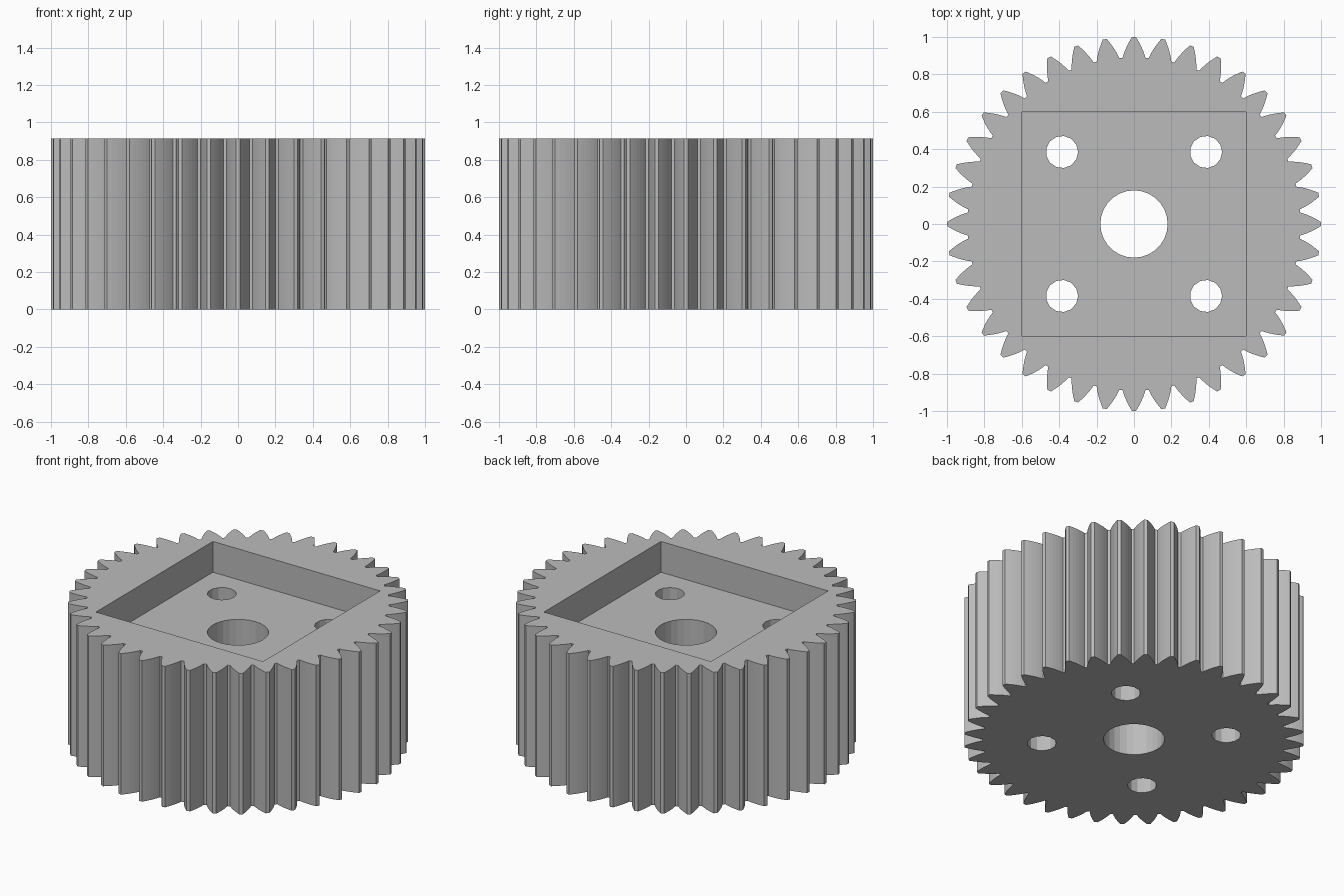
import bpy, bmesh
from math import sin, cos, tan, acos, pi, radians

cube = bpy.data.objects.get("Cube")
if cube:
    bpy.data.objects.remove(cube, do_unlink=True)

TEETH, HEIGHT, FLOOR = 40, 0.915, 0.715
TIP_R, ROOT_R = 1.0, 0.89
PITCH_R = TIP_R * TEETH / (TEETH + 2)
PRESSURE = radians(28)
BASE_R = PITCH_R * cos(PRESSURE)
FLANK_STEPS = 5

grey = bpy.data.materials.new("plain grey")
grey.use_nodes = True
colour = (0.5, 0.5, 0.5, 1)
grey.diffuse_color = colour
grey.node_tree.nodes["Principled BSDF"].inputs["Base Color"].default_value = colour


def prism(name, outline, z0, z1):
    """Extrude a flat outline between two heights."""
    bm = bmesh.new()
    base = bm.faces.new([bm.verts.new((x, y, z0)) for x, y in outline])
    top = bmesh.ops.extrude_face_region(bm, geom=[base])["geom"]
    bmesh.ops.translate(bm, vec=(0, 0, z1 - z0),
                        verts=[v for v in top if isinstance(v, bmesh.types.BMVert)])
    bmesh.ops.recalc_face_normals(bm, faces=bm.faces)
    mesh = bpy.data.meshes.new(name)
    bm.to_mesh(mesh)
    bm.free()
    mesh.materials.append(grey)
    obj = bpy.data.objects.new(name, mesh)
    bpy.context.collection.objects.link(obj)
    return obj


def circle(x, y, r, n):
    return [(x + r * cos(2 * pi * i / n), y + r * sin(2 * pi * i / n)) for i in range(n)]


def involute(angle):
    return tan(angle) - angle


def half_angle(r):
    """Half the angular width of a tooth at radius r."""
    return pi / (2 * TEETH) + involute(PRESSURE) - involute(acos(BASE_R / r))


# Toothed outline with involute flanks
radii = [ROOT_R + (TIP_R - ROOT_R) * i / FLANK_STEPS for i in range(FLANK_STEPS + 1)]
flank = [(r, -half_angle(r)) for r in radii]
tooth = flank + [(r, -a) for r, a in reversed(flank)]
outline = [(r * cos(a + 2 * pi * k / TEETH), r * sin(a + 2 * pi * k / TEETH))
           for k in range(TEETH) for r, a in tooth]
gear = prism("gear_body", outline, 0, HEIGHT)

# Square pocket, centre bore and four bolt holes
P, B = 0.6, 0.385
cutters = [prism("pocket_cutter", [(-P, -P), (P, -P), (P, P), (-P, P)], FLOOR, HEIGHT + 0.2),
           prism("bore_cutter", circle(0, 0, 0.18, 28), -0.1, HEIGHT)]
for sx in (-1, 1):
    for sy in (-1, 1):
        cutters.append(prism("bolt_hole_cutter", circle(sx * B, sy * B, 0.086, 13), -0.1, HEIGHT))

bpy.context.view_layer.objects.active = gear
for cutter in cutters:
    cutter.hide_render = True
    cut = gear.modifiers.new("cut", "BOOLEAN")
    cut.operation, cut.solver, cut.object = "DIFFERENCE", "EXACT", cutter
    bpy.ops.object.modifier_apply(modifier=cut.name)
    bpy.data.objects.remove(cutter, do_unlink=True)
